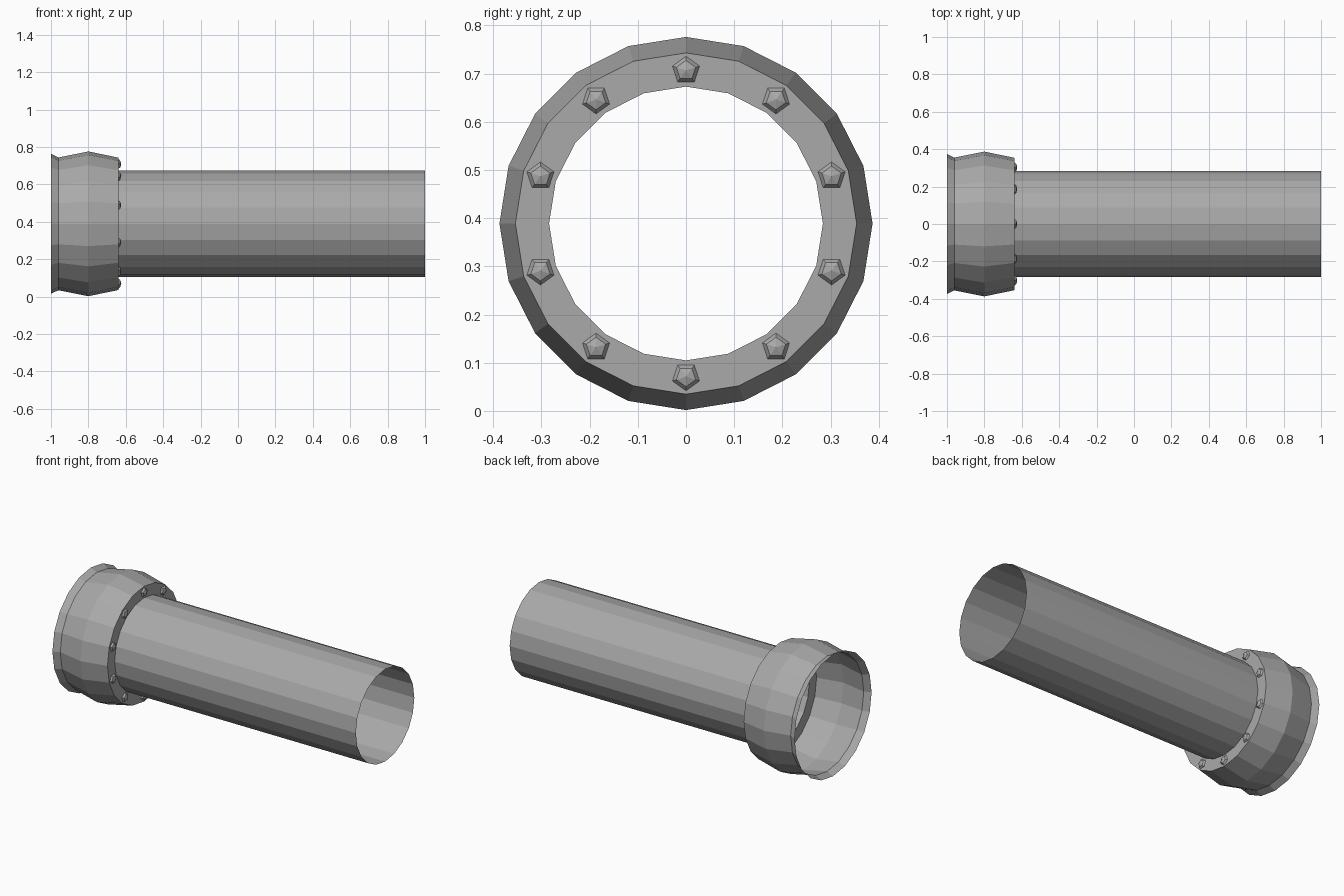
import bpy, bmesh, math
from mathutils import Matrix

if "Cube" in bpy.data.objects:
    bpy.data.objects.remove(bpy.data.objects["Cube"])

AXIS_Z = 0.389   # height of the pipe's centre line
SIDES = 20

metal = bpy.data.materials.new("grey metal")
metal.diffuse_color = (0.4, 0.4, 0.4, 1)
metal.use_nodes = True
metal.node_tree.nodes["Principled BSDF"].inputs["Base Color"].default_value = metal.diffuse_color


def add_lathe(bm, profile, sides, matrix):
    """Revolve (x, radius) points about the x axis; radius 0 closes to a tip."""
    rings = []
    for x, r in profile:
        count = sides if r > 0 else 1
        ring = []
        for i in range(count):
            a = math.tau * i / sides
            v = bm.verts.new((x, r * math.sin(a), r * math.cos(a)))
            v.co = matrix @ v.co
            ring.append(v)
        rings.append(ring)
    for a, b in zip(rings, rings[1:]):
        for i in range(sides):
            j = (i + 1) % sides
            if len(b) == 1:
                bm.faces.new((a[i], a[j], b[0]))
            else:
                bm.faces.new((a[i], a[j], b[j], b[i]))


def make_object(name, bm):
    # outward means away from the centre line, or towards +x on end faces
    bm.normal_update()
    for f in bm.faces:
        c = f.calc_center_median()
        out = f.normal.y * c.y + f.normal.z * (c.z - AXIS_Z)
        if abs(f.normal.x) > 0.95:
            out = f.normal.x
        if name != "rivets" and out < 0:
            f.normal_flip()
        if name == "rivets" and f.normal.x < 0:
            f.normal_flip()
    mesh = bpy.data.meshes.new(name)
    bm.to_mesh(mesh)
    bm.free()
    mesh.materials.append(metal)
    obj = bpy.data.objects.new(name, mesh)
    bpy.context.collection.objects.link(obj)


centre = Matrix.Translation((0, 0, AXIS_Z))

# Open thin-walled pipe
bm = bmesh.new()
add_lathe(bm, [(-0.64, 0.284), (1.0, 0.284)], SIDES, centre)
make_object("pipe", bm)

# Flared socket with a bulged body and a flat ring facing the pipe
bm = bmesh.new()
add_lathe(bm, [(-1.0, 0.374), (-0.96, 0.355), (-0.80, 0.387),
               (-0.64, 0.354), (-0.64, 0.284)], SIDES, centre)
make_object("socket_collar", bm)

# Ten five-sided domed rivets around the ring
bm = bmesh.new()
for k in range(10):
    place = (centre @ Matrix.Rotation(math.tau * k / 10, 4, 'X')
             @ Matrix.Translation((-0.64, 0, 0.3175)))
    add_lathe(bm, [(0, 0.0295), (0.010, 0.021), (0.016, 0)], 5, place)
make_object("rivets", bm)
